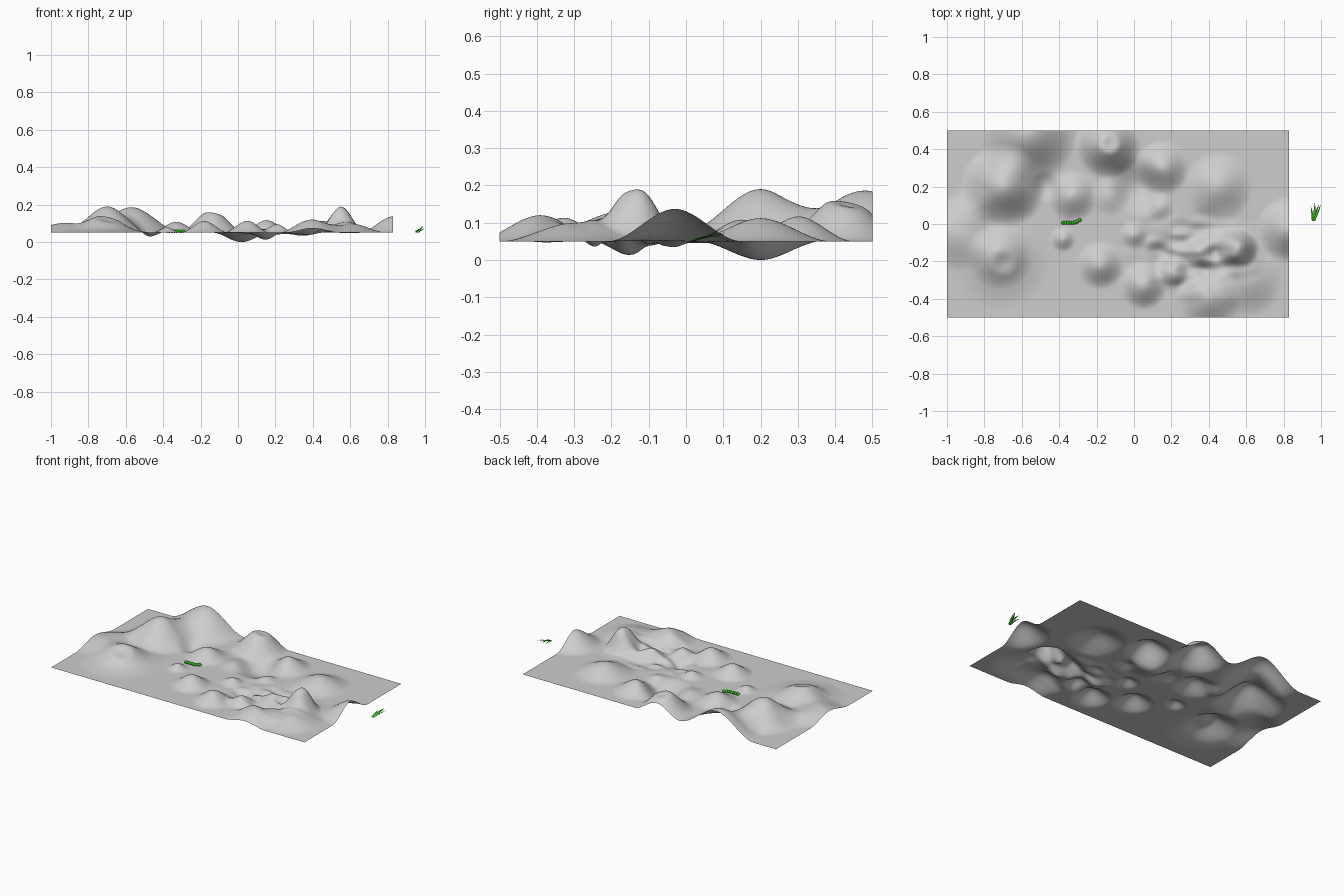
import bpy, bmesh, math
from mathutils import Vector, noise


def material(name, rgb):
    m = bpy.data.materials.new(name)
    m.diffuse_color = (*rgb, 1)
    return m


grey = material("ground grey", (0.61, 0.61, 0.61))
leaf = material("leaf green", (0.04, 0.52, 0.015))
body_green = material("caterpillar green", (0.04, 0.56, 0.015))


def finish(bm, name, mat):
    me = bpy.data.meshes.new(name)
    bm.to_mesh(me)
    bm.free()
    me.materials.append(mat)
    for p in me.polygons:
        p.use_smooth = True
    ob = bpy.data.objects.new(name, me)
    bpy.context.collection.objects.link(ob)
    return ob


# Hills and hollows: x, y, radius, height
HILLS = [
    (-0.70, 0.20, 0.23, 0.140), (-0.57, 0.48, 0.27, 0.136),
    (-0.72, -0.17, 0.28, 0.045), (-0.72, -0.17, 0.18, 0.05), (-0.70, -0.20, 0.08, -0.022),
    (-0.94, -0.05, 0.21, 0.05), (-0.86, 0.08, 0.14, 0.025),
    (-0.14, 0.42, 0.18, 0.122), (-0.13, 0.43, 0.06, -0.025),
    (-0.33, 0.15, 0.14, 0.058), (-0.13, 0.15, 0.11, 0.02),
    (-0.38, -0.08, 0.07, 0.03), (-0.18, -0.22, 0.13, 0.062),
    (0.05, -0.33, 0.13, 0.062), (0.15, 0.30, 0.15, 0.067),
    (0.45, 0.20, 0.19, 0.062), (0.83, -0.03, 0.18, 0.087),
    (0.55, -0.13, 0.12, 0.11), (0.52, -0.15, 0.20, 0.035),
    (0.40, -0.39, 0.18, 0.07),
    (0.60, -0.30, 0.20, 0.05), (0.20, -0.25, 0.10, 0.045),
    (0.35, -0.15, 0.10, 0.035), (0.00, -0.06, 0.08, 0.03),
    (0.14, 0.09, 0.08, 0.02),
    (0.02, 0.20, 0.17, -0.050), (0.16, -0.15, 0.11, -0.030),
    (-0.47, 0.20, 0.09, -0.020), (0.38, -0.24, 0.07, -0.025),
]


def falloff(d):
    t = max(0.0, 1 - d)
    return t * t * (3 - 2 * t)


def ground(x, y):
    z = 0.050
    for hx, hy, r, h in HILLS:
        z += h * falloff(math.hypot(x - hx, y - hy) / r)
    # wrinkled rocky patch
    rough = falloff(math.hypot((x - 0.33) / 0.46, (y + 0.16) / 0.33))
    z += 0.03 * rough * noise.noise(Vector((x * 9, y * 18, 3.7)))
    return max(z, 0.0)


# Landscape sheet
NX, NY = 183, 100
bm = bmesh.new()
rows = []
for j in range(NY + 1):
    y = -0.5 + j / NY
    row = []
    for i in range(NX + 1):
        x = -1 + 1.83 * i / NX
        row.append(bm.verts.new((x, y, ground(x, y))))
    rows.append(row)
for j in range(NY):
    for i in range(NX):
        bm.faces.new((rows[j][i], rows[j][i + 1], rows[j + 1][i + 1], rows[j + 1][i]))
finish(bm, "landscape", grey)

# Caterpillar: a row of round segments, bent at the head end
bm = bmesh.new()
for k in range(8):
    t = k / 7
    x = -0.380 + 0.09 * t
    y = 0.007 + 0.014 * max(0, (t - 0.65) / 0.35) ** 1.5
    res = bmesh.ops.create_uvsphere(bm, u_segments=14, v_segments=9, radius=0.0105)
    bmesh.ops.scale(bm, vec=(0.9, 1.0, 0.85), verts=res["verts"])
    bmesh.ops.translate(bm, vec=(x, y, ground(x, y) + 0.008), verts=res["verts"])
finish(bm, "caterpillar", body_green)


# Grass blades: curved tapering strips from root to tip
def blade(name, root, tip, width, bend, mat):
    root, tip = Vector(root), Vector(tip)
    bm = bmesh.new()
    pairs = []
    n = 8
    for k in range(n + 1):
        t = k / n
        c = root.lerp(tip, t) + Vector((bend * 0.5, 0, bend)) * math.sin(math.pi * t)
        w = width * (0.7 + 0.9 * t) * (1 - t) + 0.0002
        pairs.append([bm.verts.new(c + Vector((s * w, 0, abs(s) * w * 0.4))) for s in (-1, 0, 1)])
    for a, b in zip(pairs, pairs[1:]):
        for s in (0, 1):
            bm.faces.new((a[s], a[s + 1], b[s + 1], b[s]))
    finish(bm, name, mat)


blade("grass_blade_1", (0.957, 0.018, 0.050), (0.990, 0.104, 0.088), 0.010, -0.004, leaf)
blade("grass_blade_2", (0.962, 0.020, 0.050), (0.966, 0.112, 0.070), 0.010, 0.004, leaf)
blade("grass_blade_3", (0.955, 0.022, 0.050), (0.945, 0.095, 0.062), 0.007, 0.004, leaf)
blade("grass_blade_4", (0.960, 0.015, 0.050), (0.978, 0.075, 0.066), 0.010, 0.003, leaf)
blade("grass_blade_5", (0.965, 0.020, 0.050), (1.000, 0.108, 0.074), 0.006, 0.003, leaf)
